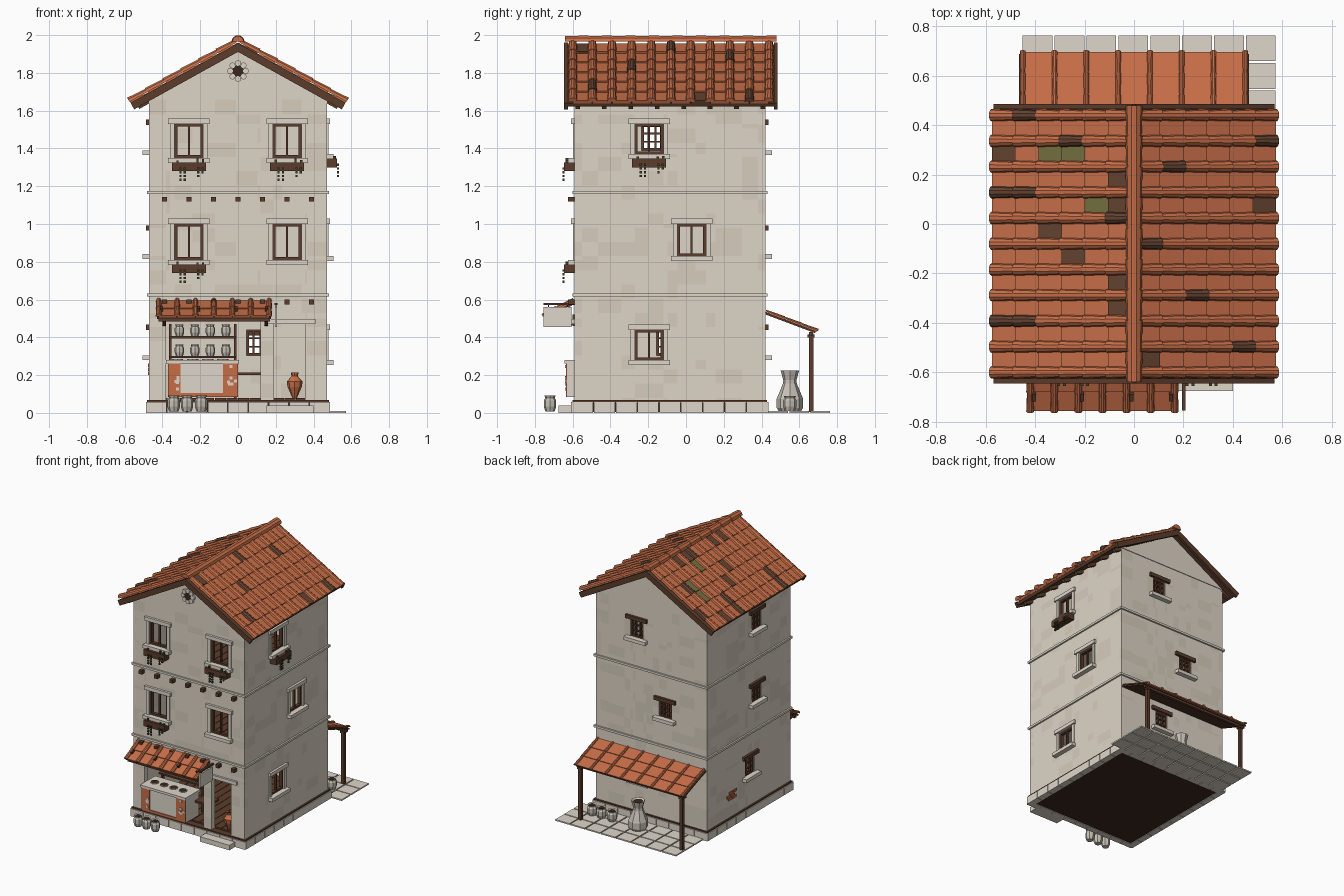
import bpy, bmesh, random
from math import sin, cos, pi, atan2
from mathutils import Matrix, Vector

random.seed(4)
if "Cube" in bpy.data.objects:
    bpy.data.objects.remove(bpy.data.objects["Cube"])

COLOURS = {
    "plaster": (.73, .665, .565), "aged_plaster": (.665, .605, .505), "pale_stone": (.73, .675, .59),
    "brown_wood": (.105, .046, .025), "dark_earth": (.042, .02, .012), "terracotta": (.565, .155, .064),
    "burnt_tile": (.125, .055, .03), "mossy_tile": (.17, .155, .05), "grey_clay": (.58, .54, .475),
    "leaf_green": (.055, .06, .025)}
MATS = {}
for name, rgb in COLOURS.items():
    m = MATS[name] = bpy.data.materials.new(name)
    m.use_nodes = True
    m.diffuse_color = (*rgb, 1)
    m.node_tree.nodes["Principled BSDF"].inputs["Base Color"].default_value = (*rgb, 1)

X, Y, Z = Vector((1, 0, 0)), Vector((0, 1, 0)), Vector((0, 0, 1))


def frame(origin, u, v, n):
    m = Matrix((u, v, n)).transposed().to_4x4()
    m.translation = origin
    return m


class Part:
    """Collects solids in one mesh object."""

    def __init__(self, name, M=Matrix()):
        self.name, self.bm, self.mats, self.M = name, bmesh.new(), [], M

    def solid(self, pts, faces, mat):
        if mat not in self.mats:
            self.mats.append(mat)
        vs = [self.bm.verts.new(self.M @ Vector(p)) for p in pts]
        for f in faces:
            self.bm.faces.new([vs[i] for i in f]).material_index = self.mats.index(mat)

    def rings(self, rings, mat, cap=None):
        n = len(rings[0])
        faces = [(k * n + i, k * n + (i + 1) % n, (k + 1) * n + (i + 1) % n, (k + 1) * n + i)
                 for k in range(len(rings) - 1) for i in range(n)]
        self.solid(sum(rings, []), faces + [range(n), range(n * (len(rings) - 1), n * len(rings))], mat)
        if cap:
            self.bm.faces.ensure_lookup_table()
            if cap not in self.mats:
                self.mats.append(cap)
            self.bm.faces[-1].material_index = self.mats.index(cap)

    def box(self, lo, hi, mat):
        (a, b, c), (d, e, f) = lo, hi
        self.rings([[(a, b, z), (d, b, z), (d, e, z), (a, e, z)] for z in (c, f)], mat)

    def lathe(self, x, y, z, profile, mat, cap="dark_earth", sides=8):
        self.rings([[(x + r * cos(2 * pi * i / sides), y + r * sin(2 * pi * i / sides), z + h)
                     for i in range(sides)] for r, h in profile], mat, cap)

    def rib(self, u0, u1, v, r0, r1, mat, n0):
        self.rings([[(u, v + r * cos(i * pi / 5), n0 + r * sin(i * pi / 5)) for i in range(6)]
                    for u, r in ((u0, r0), (u1, r1))], mat)

    def tiles(self, length, rows, v0, v1, cols, r, paint):
        # flat pan tiles with rounded cover tiles over the joints
        p, s = (v1 - v0) / cols, length / rows
        for k in range(rows):
            a, b = k * s, (k + 1) * s
            for j in range(cols):
                c = v0 + j * p
                self.rings([[(a, v, 0), (b + .004, v, 0), (b + .004, v, r * .7), (a, v, r * .3)]
                            for v in (c + .002, c + p - .002)], paint("pan", k, j))
            for j in range(cols + 1):
                self.rib(a, b + .008, v0 + j * p, r * .78, r, paint("rib", k, j), r * .5)

    def done(self, recalc=True):
        if recalc:
            bmesh.ops.recalc_face_normals(self.bm, faces=self.bm.faces)
        me = bpy.data.meshes.new(self.name)
        self.bm.to_mesh(me)
        self.bm.free()
        for m in self.mats:
            me.materials.append(MATS[m])
        ob = bpy.data.objects.new(self.name, me)
        bpy.context.collection.objects.link(ob)
        return ob


# Walls: local axes are along the wall, outward, up
FRONT, BACK, TOP = -.59, .42, 1.66
WALLS = {"front": (frame((0, FRONT, 0), X, -Y, Z), -.47, .47), "back": (frame((0, BACK, 0), X, Y, Z), -.47, .47),
         "right": (frame((-.47, 0, 0), Y, -X, Z), FRONT, BACK), "left": (frame((.47, 0, 0), Y, X, Z), FRONT, BACK)}
# windows: centre, sill, head, style, flower box
WINDOWS = {"front": [(-.26, 1.35, 1.53, "stone", 1), (.26, 1.35, 1.53, "stone", 1),
                     (-.26, .81, 1, "stone", 1), (.26, .81, 1, "stone", 0)],
           "left": [(-.195, 1.37, 1.53, "stone", 1), (.03, .83, 1, "stone", 0), (-.195, .28, .44, "stone", 0)],
           "right": [(-.18, 1.39, 1.525, "wood", 0), (-.18, .84, .965, "wood", 0), (-.1, .305, .44, "wood", 0)],
           "back": [(.12, 1.39, 1.525, "wood", 0), (-.12, .84, .965, "wood", 0), (.1, .305, .44, "wood", 0)]}
DOORS = [(-.38, .12, .065, .5), (.19, .355, .065, .47)]


def wall(name, M, u0, u1, holes):
    # cells of the wall are left out for openings and some are weathered
    w = Part(name + "_wall", M)
    n = 8
    us = sorted({u0, u1, *[h[0] for h in holes], *[h[1] for h in holes],
                 *[u0 + i * (u1 - u0) / n + random.uniform(-.015, .015) for i in range(1, n)]})
    zs = sorted({0.01, TOP, *[h[2] for h in holes], *[h[3] for h in holes],
                 *[.08 + i * .075 for i in range(21)]})
    for c, d in zip(zs, zs[1:]):
        for a, b in zip(us, us[1:]):
            if not any(h[0] <= a and b <= h[1] and h[2] <= c and d <= h[3] for h in holes):
                w.solid([(a, 0, c), (b, 0, c), (b, 0, d), (a, 0, d)], [range(4)],
                        "aged_plaster" if random.random() < .22 else "plaster")
    bmesh.ops.remove_doubles(w.bm, verts=w.bm.verts, dist=1e-5)
    out = M.to_3x3() @ Y
    w.bm.normal_update()
    for f in w.bm.faces:
        if f.normal.dot(out) < 0:
            f.normal_flip()
    mod = w.done(False).modifiers.new("thickness", "SOLIDIFY")
    mod.thickness, mod.offset = .04, -1
    # string courses and plinth blocks
    t = Part(name + "_stone_trim", M)
    for z in (.615, 1.158):
        t.box((u0 - .012, -.01, z), (u1 + .012, .012, z + .016), "pale_stone")
    n = 9
    for i in range(n):
        s = (u1 - u0 + .03) / n
        a = u0 - .015 + i * s
        t.box((a + .002, -.03, 0), (a + s - .002, .018, .058), "pale_stone")
    t.done()


def window(name, M, c, z0, z1, style, planter):
    w = Part(name, M)
    stone = style == "stone"
    h, f = (.075, .014) if stone else (.055, .012)
    trim = "pale_stone" if stone else "brown_wood"
    # lintel, sill and surround
    w.box((c - h - .035, -.02, z1), (c + h + .035, .018, z1 + .028), trim)
    w.box((c - h - .035, -.02, z0 - .026), (c + h + .035, .035, z0), "pale_stone")
    for s in (-1, 1):
        if stone:
            w.box((c + s * h, -.02, z0), (c + s * (h + .024), .008, z1), "pale_stone")
        w.box((c + s * (h - f), -.03, z0), (c + s * h, -.005, z1), "brown_wood")
    w.box((c - h, -.03, z0), (c + h, -.005, z0 + f), "brown_wood")
    w.box((c - h, -.03, z1 - f), (c + h, -.005, z1), "brown_wood")
    # mullion or lattice bars
    for k in ([0] if stone else [-.018, .018]):
        w.box((c + k - .005, -.025, z0), (c + k + .005, -.008, z1), "brown_wood")
        if not stone:
            m = (z0 + z1) / 2 + k * 1.2
            w.box((c - h, -.025, m - .004), (c + h, -.008, m + .004), "brown_wood")
    if planter:
        w.box((c - .09, 0, z0 - .07), (c + .09, .055, z0 - .024), "brown_wood")
        for u in (-.06, .045, .075):
            t = random.uniform(.008, .024)
            w.box((c + u - .006, .036, z0 - .026), (c + u + .006, .048, z0 - .024 + t), "leaf_green")
        for u, drop in ((-.045, 4), (-.022, 4), (.05, 3), (.072, 2)):
            for k in range(drop):
                z = z0 - .05 - k * .02
                w.box((c + u - .006, .053, z - .012), (c + u + .006, .065, z), "leaf_green")
    w.done()


for name, (M, u0, u1) in WALLS.items():
    holes = [(c - (.075 if s == "stone" else .055), c + (.075 if s == "stone" else .055), a, b)
             for c, a, b, s, _ in WINDOWS[name]]
    wall(name, M, u0, u1, holes + (DOORS if name == "front" else []))
    for i, spec in enumerate(WINDOWS[name]):
        window(f"{name}_window_{i + 1}", M, *spec)

# Gables with a rosette on the front
g = Part("gables")
for y0, y1 in ((FRONT - .005, FRONT + .04), (BACK - .04, BACK + .005)):
    g.rings([[(-.465, y, TOP), (.465, y, TOP), (0, y, 1.925)] for y in (y0, y1)], "plaster")
g.done()
r = Part("rosette", frame((0, FRONT - .005, 1.81), X, Z, -Y))
r.lathe(0, 0, 0, [(.033, 0), (.033, .01)], "dark_earth", None, 12)
for i in range(8):
    r.lathe(.042 * cos(i * pi / 4), .042 * sin(i * pi / 4), 0, [(.016, 0), (.016, .016)], "pale_stone", None)
r.done()

# Floors
f = Part("floors")
f.box((-.474, FRONT - .004, .004), (.474, BACK + .004, .056), "dark_earth")
f.box((-.482, FRONT - .01, .056), (.482, BACK + .01, .068), "brown_wood")
for z in (.07, .6, 1.145):
    for i in range(14):
        f.box((-.43 + i * .0615, FRONT + .038, z - .012), (-.372 + i * .0615, BACK - .038, z + .01), "brown_wood")
for z in (.575, 1.12):
    f.box((-.44, FRONT + .035, z), (.44, BACK - .035, z + .02), "plaster")
f.done()

# Beam ends on the front
b = Part("beam_ends")
for z in (.573, 1.118):
    for i in range(7):
        b.box((-.403 + i * .13, FRONT - .035, z), (-.377 + i * .13, FRONT + .02, z + .026), "brown_wood")
b.done()

# Main roof: paint by (slope, row, column)
PAN = {(-1, 5, 8), (-1, 0, 7), (-1, 0, 6), (-1, 3, 5), (-1, 2, 4), (-1, 0, 3), (-1, 0, 2), (1, 5, 6), (1, 0, 0)}
RIB = {(-1, 4, 10), (-1, 2, 9), (-1, 5, 7), (-1, 4, 7), (-1, 0, 6), (-1, 5, 2), (-1, 4, 2),
       (1, 5, 9), (1, 1, 8), (1, 0, 5), (1, 2, 3), (1, 4, 1)}
MOSS = {(-1, 3, 8), (-1, 2, 8), (-1, 1, 6)}
A, L = atan2(.31, .56), .642
for s, side in ((-1, "right"), (1, "left")):
    def paint(kind, k, j):
        if kind == "pan" and (s, k, j) in MOSS:
            return "mossy_tile"
        return "burnt_tile" if (s, k, j) in (PAN if kind == "pan" else RIB) else "terracotta"
    p = Part(side + "_roof_slope", frame((0, 0, 1.95), Vector((s * cos(A), 0, -sin(A))), Y, Vector((s * sin(A), 0, cos(A)))))
    p.box((0, -.63, -.02), (L, .47, 0), "brown_wood")
    p.tiles(L, 6, -.6, .44, 10, .026, paint)
    for y in (-.645, .465):
        p.box((-.01, y, -.034), (L + .005, y + .02, .006), "brown_wood")
    for i in range(8):
        p.box((.5, -.585 + i * .14, -.045), (L - .02, -.56 + i * .14, -.018), "brown_wood")
    p.done()
c = Part("ridge_cap", frame((0, -.64, 1.965), Y, X, Z))
for i in range(9):
    c.rib(i * .1244, (i + 1) * .1244, 0, .031, .035, "terracotta", 0)
c.done()

# Front awning and its timber support
A = atan2(.09, .17)
a = Part("awning", frame((0, FRONT, .59), Vector((0, -cos(A), -sin(A))), X, Vector((0, -sin(A), cos(A)))))
a.box((0, -.43, -.012), (.178, .175, 0), "brown_wood")
a.tiles(.178, 2, -.42, .165, 6, .016, lambda *_: "terracotta")
for v in (-.405, -.21, -.01, .15):
    a.box((.1, v - .008, -.02), (.13, v + .008, .026), "brown_wood")
a.done()
t = Part("awning_timber")
t.box((-.42, -.735, .485), (.17, -.715, .503), "brown_wood")
t.box((-.41, FRONT - .012, .495), (.15, FRONT + .03, .52), "brown_wood")
for x in (-.4, .14):
    t.rings([[(u, FRONT, .46), (u, FRONT, .48), (u, -.73, .5), (u, -.73, .485)] for u in (x, x + .018)], "brown_wood")
t.done()

# Hanging sign board, door lintel and step
s = Part("sign_board")
s.box((.195, -.755, .455), (.207, -.605, .56), "pale_stone")
s.box((.194, -.755, .57), (.208, FRONT, .582), "brown_wood")
for y in (-.73, -.63):
    s.box((.198, y, .555), (.204, y + .006, .572), "brown_wood")
s.done()
d = Part("door_stonework")
d.box((.14, FRONT - .015, .47), (.41, FRONT + .02, .497), "pale_stone")
d.box((.15, -.675, 0), (.4, FRONT, .038), "pale_stone")
d.done()

# Shop counter with painted front and sunken jars
k = Part("counter")
k.box((-.37, -.63, .085), (0, -.47, .265), "pale_stone")
for x0, x1, z1 in ((-.37, -.305, .262), (-.08, 0, .262), (-.305, -.08, .105)):
    k.box((x0, -.636, .085), (x1, -.629, z1), "terracotta")
k.box((-.38, -.642, .262), (.005, -.46, .28), "pale_stone")
for i in range(12):
    x, z = random.choice((-.36, -.06)) + random.uniform(0, .04), random.uniform(.1, .24)
    k.box((x, -.64, z), (x + .016, -.634, z + .016), "pale_stone")
for x in (-.32, -.24, -.16, -.08):
    k.lathe(x, -.55, .278, [(.03, 0), (.03, .008), (.026, .008)], "grey_clay")
k.box((.0, -.52, .2), (.12, -.4, .215), "brown_wood")
k.done()

# Pots on shelves, on the ground and behind the house
POT = [(.75, 0), (1, .3), (1, .7), (.75, .85), (.9, 1), (.65, .95)]


def pot(part, x, y, z, r, h, mat="grey_clay", profile=POT):
    part.lathe(x, y, z, [(a * r, b * h) for a, b in profile], mat)


s = Part("shelves")
for z in (.29, .395):
    s.box((-.365, -.44, z), (-.01, -.36, z + .012), "brown_wood")
    for i in range(4):
        pot(s, -.31 + i * .082, -.4, z + .012, .025, .06)
for x in (-.365, -.022):
    s.box((x, -.41, .07), (x + .014, -.39, .47), "brown_wood")
s.done()
p = Part("ground_pots")
for x in (-.34, -.27, -.195):
    pot(p, x, -.72, .008, .033, .083)
for x in (.24, .33, .41):
    pot(p, x, .55, .01, .036, .08)
p.done()
j = Part("large_jar")
pot(j, .02, .55, .01, .07, .215, "grey_clay", [(.85, 0), (1, .08), (1, .3), (.52, .68), (.5, .76), (.7, 1), (.5, .97)])
j.done()
v = Part("amphora")
pot(v, .3, -.53, .075, .042, .14, "terracotta", [(.25, 0), (.9, .45), (1, .65), (.4, .85), (.5, 1), (.3, .98)])
v.done()

# Rear lean-to with posts and paving
A = atan2(.105, .28)
q = Part("lean_to_roof", frame((0, BACK, .532), Vector((0, cos(A), -sin(A))), X, Vector((0, sin(A), cos(A)))))
q.box((0, -.465, -.01), (.285, .465, 0), "brown_wood")
q.tiles(.288, 3, -.45, .45, 7, .012, lambda *_: "terracotta")
q.done()
o = Part("lean_to_posts")
for x in (-.43, .43):
    o.box((x - .012, .65, .005), (x + .012, .674, .42), "brown_wood")
    o.box((x - .018, .644, .4), (x + .018, .68, .415), "brown_wood")
o.box((-.46, .652, .41), (.46, .672, .428), "brown_wood")
o.done()
e = Part("paving")
for i in range(8):
    for m in range(3):
        x, y = -.45 + i * .129, .435 + m * .112
        e.box((x, y, 0), (x + .12, y + .104, .01), "pale_stone")
e.done()

# Exposed bricks on the right wall
n = Part("exposed_bricks", WALLS["right"][0])
for u, z in ((.07, .2), (.12, .2), (.09, .222), (.14, .222), (.06, .244), (.11, .244)):
    n.box((u, -.001, z), (u + .044, .006, z + .018), "terracotta")
n.done()
